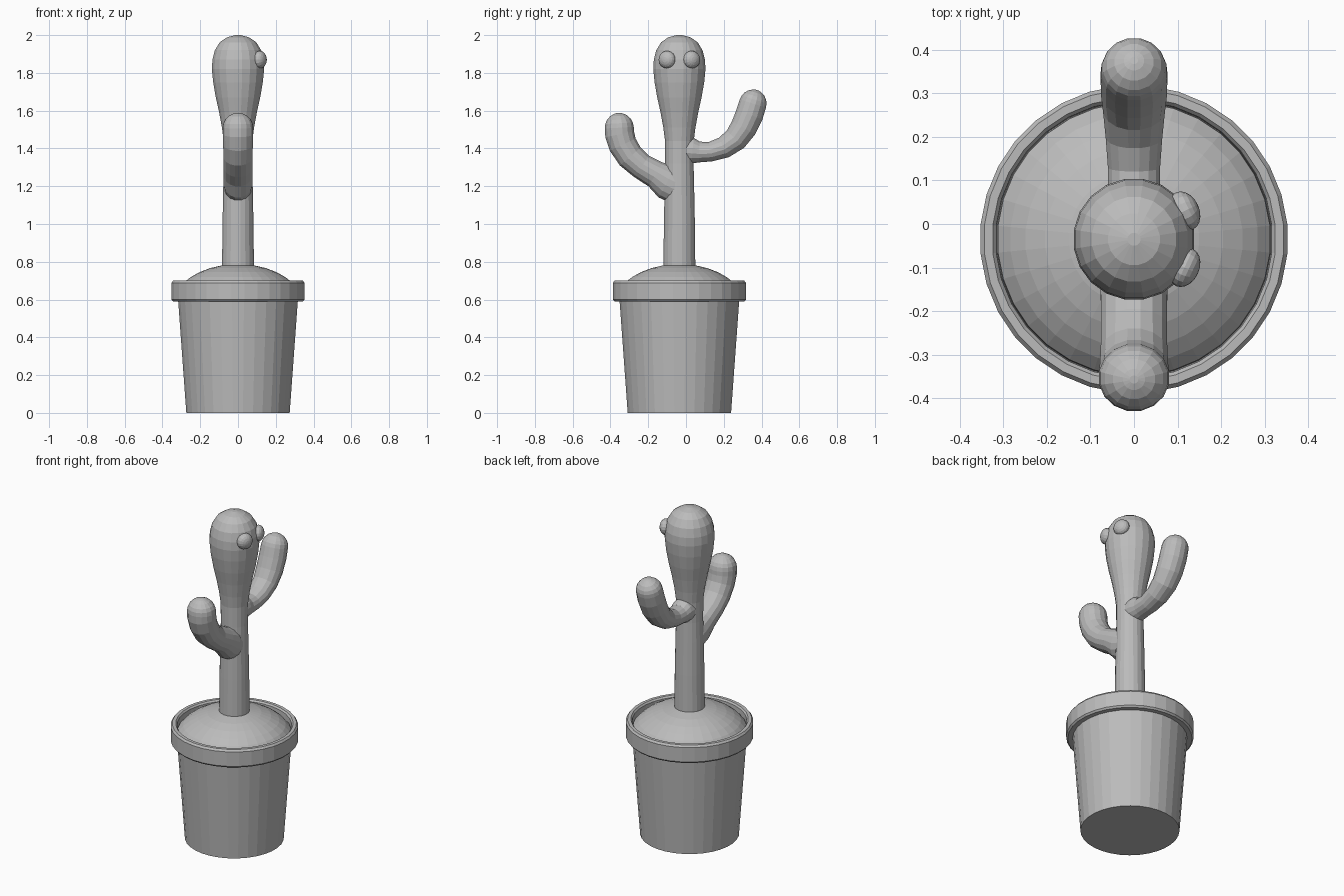
import bpy, bmesh, math
from mathutils import Vector, Matrix

if "Cube" in bpy.data.objects:
    bpy.data.objects.remove(bpy.data.objects["Cube"])

CY = -0.035  # y of the pot and trunk axis

grey = bpy.data.materials.new("plain grey")
grey.diffuse_color = (0.5, 0.5, 0.5, 1)
grey.use_nodes = True
grey.node_tree.nodes["Principled BSDF"].inputs["Base Color"].default_value = grey.diffuse_color


def finish(name, bm):
    bmesh.ops.recalc_face_normals(bm, faces=bm.faces)
    mesh = bpy.data.meshes.new(name)
    bm.to_mesh(mesh)
    bm.free()
    obj = bpy.data.objects.new(name, mesh)
    bpy.context.collection.objects.link(obj)
    mesh.materials.append(grey)
    return obj


def bridge(bm, rings, cap_start=True, cap_end=True):
    n = len(rings[0])
    for a, b in zip(rings, rings[1:]):
        for i in range(n):
            j = (i + 1) % n
            bm.faces.new((a[i], a[j], b[j], b[i]))
    if cap_start:
        bm.faces.new(rings[0])
    if cap_end:
        bm.faces.new(rings[-1])


def lathe(name, profile, sides):
    """Spin (radius, height) pairs round the pot axis."""
    bm = bmesh.new()
    rings = [[bm.verts.new((r * math.cos(t), CY + r * math.sin(t), z))
              for t in (2 * math.pi * (i + 0.5) / sides for i in range(sides))]
             for r, z in profile]
    bridge(bm, rings)
    return finish(name, bm)


def arm(name, path, sides=16):
    """Tube in the yz plane from (y, z, in-plane radius, x radius), rounded tip."""
    pts = [Vector((0, y, z)) for y, z, _, _ in path]
    radii = [(a, b) for _, _, a, b in path]
    tip, (ra, rb) = pts[-1], radii[-1]
    end_dir = (pts[-1] - pts[-2]).normalized()
    for k in (0.3, 0.55, 0.8, 0.95, 1.0):           # rounded end
        s = max(math.sqrt(1 - k * k), 0.12)
        pts.append(tip + end_dir * ra * k)
        radii.append((ra * s, rb * s))
    bm = bmesh.new()
    rings = []
    for i, p in enumerate(pts):
        d = (pts[min(i + 1, len(pts) - 1)] - pts[max(i - 1, 0)]).normalized()
        side = Vector((0, -d.z, d.y))
        a, b = radii[i]
        rings.append([bm.verts.new(p + side * a * math.cos(t) + Vector((b * math.sin(t), 0, 0)))
                      for t in (2 * math.pi * (k + 0.5) / sides for k in range(sides))])
    bridge(bm, rings)
    return finish(name, bm)


# Tapered pot with a thick, bevelled open rim
lathe("pot", [(0.275, 0), (0.318, 0.59), (0.345, 0.59), (0.354, 0.60), (0.354, 0.688),
              (0.345, 0.70), (0.326, 0.70), (0.318, 0.69), (0.316, 0.63)], 32)

# Domed soil
lathe("soil", [(0.316, 0.635), (0.314, 0.66), (0.285, 0.693), (0.25, 0.72), (0.205, 0.745),
               (0.15, 0.766), (0.09, 0.78), (0.02, 0.785)], 32)

# Trunk swelling into a round head
trunk = lathe("trunk", [(0.086, 0.72), (0.083, 1.0), (0.079, 1.2), (0.076, 1.32), (0.077, 1.44),
                        (0.086, 1.51), (0.101, 1.59), (0.119, 1.67), (0.133, 1.75),
                        (0.140, 1.82), (0.137, 1.87), (0.124, 1.92), (0.098, 1.962),
                        (0.06, 1.988), (0.015, 2.0)], 20)

# Arms, flared where they leave the trunk
low_arm = arm("low_arm", [(-0.03, 1.19, 0.095, 0.074), (-0.10, 1.222, 0.095, 0.078),
                          (-0.16, 1.262, 0.075, 0.078), (-0.235, 1.305, 0.070, 0.077),
                          (-0.295, 1.357, 0.074, 0.078), (-0.335, 1.42, 0.077, 0.080),
                          (-0.351, 1.475, 0.079, 0.082), (-0.353, 1.51, 0.078, 0.082)])
high_arm = arm("high_arm", [(-0.03, 1.39, 0.075, 0.070), (0.035, 1.388, 0.070, 0.066),
                            (0.07, 1.381, 0.056, 0.061), (0.13, 1.383, 0.053, 0.061),
                            (0.20, 1.405, 0.059, 0.066), (0.262, 1.449, 0.066, 0.072),
                            (0.305, 1.51, 0.072, 0.077), (0.336, 1.58, 0.075, 0.078),
                            (0.354, 1.638, 0.074, 0.076)])
for part in (low_arm, high_arm):
    mod = trunk.modifiers.new("fuse " + part.name, 'BOOLEAN')
    mod.operation = 'UNION'
    mod.solver = 'EXACT'
    mod.object = part
bpy.context.view_layer.update()
fused = bpy.data.meshes.new_from_object(
    trunk.evaluated_get(bpy.context.evaluated_depsgraph_get()))
trunk.modifiers.clear()
trunk.data = fused
for part in (low_arm, high_arm):
    bpy.data.objects.remove(part)
trunk.name = "cactus_body"

# Slightly flattened eyes, turned outward around the head
for name, sign in (("front_eye", -1), ("back_eye", 1)):
    bm = bmesh.new()
    bmesh.ops.create_uvsphere(
        bm, u_segments=16, v_segments=10, radius=0.047,
        matrix=Matrix.Translation((0.116, CY + sign * 0.065, 1.87))
        @ Matrix.Rotation(sign * math.radians(25), 4, 'Z')
        @ Matrix.Rotation(math.radians(90), 4, 'Y')
        @ Matrix.Diagonal((1, 1, 0.72, 1)))
    finish(name, bm)
